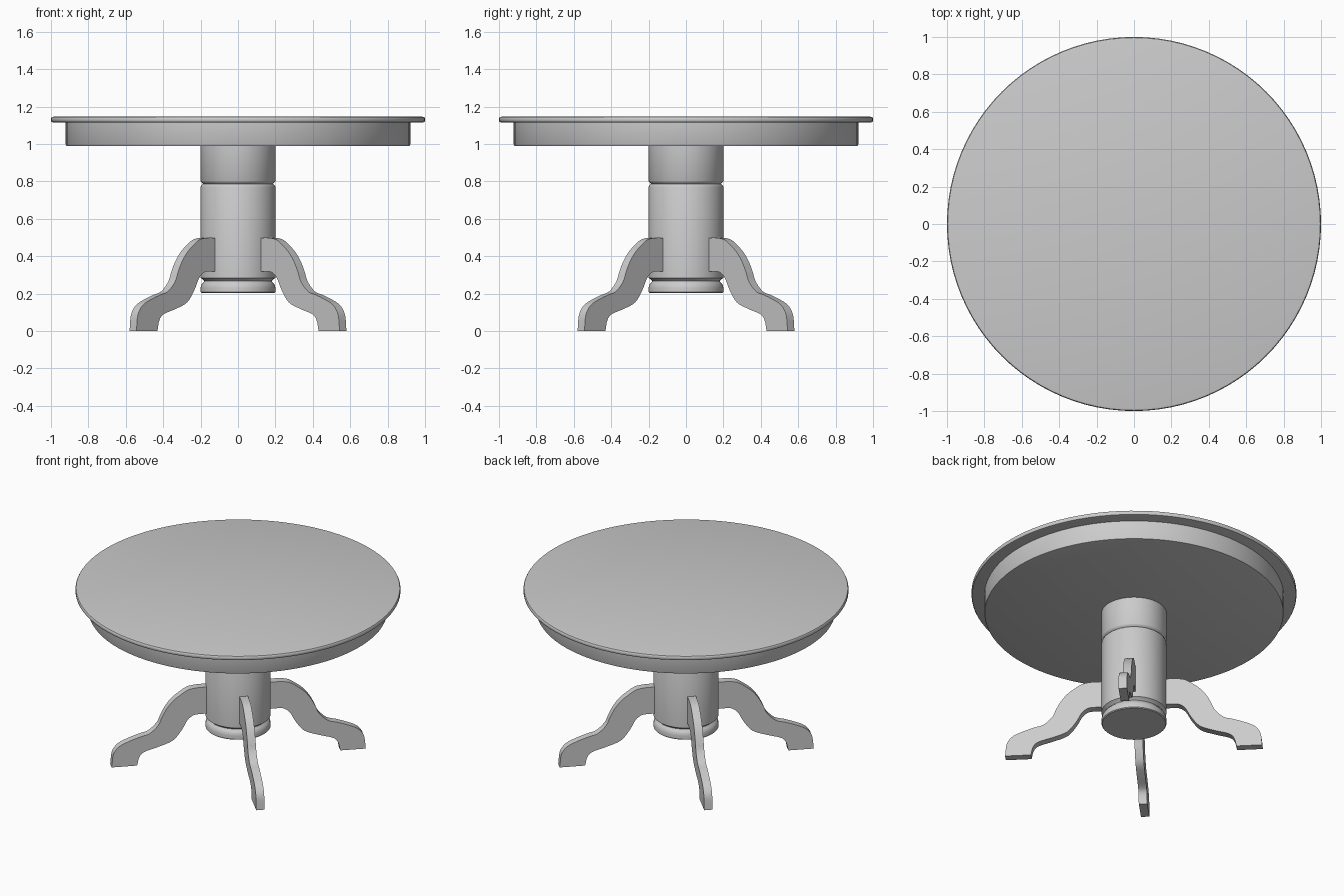
import bpy, bmesh, math
from mathutils import Vector, Matrix

if "Cube" in bpy.data.objects:
    bpy.data.objects.remove(bpy.data.objects["Cube"])


def finish(name, bm, angle=40):
    bmesh.ops.recalc_face_normals(bm, faces=bm.faces)
    me = bpy.data.meshes.new(name)
    bm.to_mesh(me)
    bm.free()
    ob = bpy.data.objects.new(name, me)
    bpy.context.collection.objects.link(ob)
    bpy.ops.object.select_all(action='DESELECT')
    ob.select_set(True)
    bpy.context.view_layer.objects.active = ob
    bpy.ops.object.shade_smooth_by_angle(angle=math.radians(angle))
    return ob


def lathe(name, profile, steps=96):
    """Revolve an (r, z) profile around z; open ends are capped."""
    bm = bmesh.new()
    rings = [[bm.verts.new((r * math.cos(2 * math.pi * i / steps),
                            r * math.sin(2 * math.pi * i / steps), z))
              for i in range(steps)] for r, z in profile]
    for a, b in zip(rings, rings[1:]):
        for i in range(steps):
            j = (i + 1) % steps
            bm.faces.new((a[i], a[j], b[j], b[i]))
    bm.faces.new(rings[0])
    bm.faces.new(rings[-1])
    return finish(name, bm)


def smooth_path(pts, n=4):
    """Catmull-Rom through the points."""
    p = [Vector(q) for q in pts]
    p = [2 * p[0] - p[1]] + p + [2 * p[-1] - p[-2]]
    out = []
    for a, b, c, d in zip(p, p[1:], p[2:], p[3:]):
        for k in range(n):
            t = k / n
            out.append(0.5 * (2 * b + (c - a) * t + (2 * a - 5 * b + 4 * c - d) * t * t
                              + (3 * b - a - 3 * c + d) * t ** 3))
    return out + [p[-2]]


# table top with softened rim, apron below it
lathe("table_top", [(0.985, 1.114), (0.996, 1.117), (1.0, 1.123),
                    (1.0, 1.137), (0.996, 1.143), (0.985, 1.146)])
lathe("apron", [(0.912, 0.988), (0.918, 0.990), (0.921, 0.996), (0.921, 1.116)])

# turned pedestal: foot ring, cove, shaft, groove, upper block
lathe("pedestal", [(0.195, 0.203), (0.2, 0.208), (0.2, 0.230), (0.197, 0.245),
                   (0.190, 0.256), (0.183, 0.262), (0.180, 0.268), (0.188, 0.276),
                   (0.2, 0.284), (0.2, 0.770), (0.196, 0.779), (0.187, 0.787),
                   (0.196, 0.795), (0.2, 0.802), (0.2, 0.992)], 64)

# scroll legs: side profile (radius, z), extruded to an even thickness
outer = [(0.2, 0.498), (0.255, 0.498), (0.315, 0.488), (0.367, 0.455), (0.41, 0.42),
         (0.45, 0.37), (0.48, 0.313), (0.503, 0.262), (0.556, 0.211), (0.615, 0.193),
         (0.677, 0.171), (0.73, 0.148), (0.763, 0.121), (0.785, 0.08), (0.794, 0.0)]
inner = [(0.635, 0.0), (0.62, 0.058), (0.587, 0.09), (0.497, 0.118), (0.41, 0.153),
         (0.355, 0.22), (0.32, 0.283), (0.285, 0.312), (0.25, 0.318), (0.2, 0.318)]
outline = smooth_path(outer) + smooth_path(inner)
half = 0.026
for i, name in enumerate(("back_right_leg", "back_left_leg",
                          "front_left_leg", "front_right_leg")):
    bm = bmesh.new()
    face = bm.faces.new([bm.verts.new((p.x, -half, max(p.y, 0))) for p in outline])
    ext = bmesh.ops.extrude_face_region(bm, geom=[face], use_keep_orig=True)
    bmesh.ops.translate(bm, vec=(0, 2 * half, 0),
                        verts=[g for g in ext["geom"] if isinstance(g, bmesh.types.BMVert)])
    bmesh.ops.transform(bm, verts=bm.verts,
                        matrix=Matrix.Rotation(math.radians(45 + 90 * i), 4, 'Z'))
    finish(name, bm)
